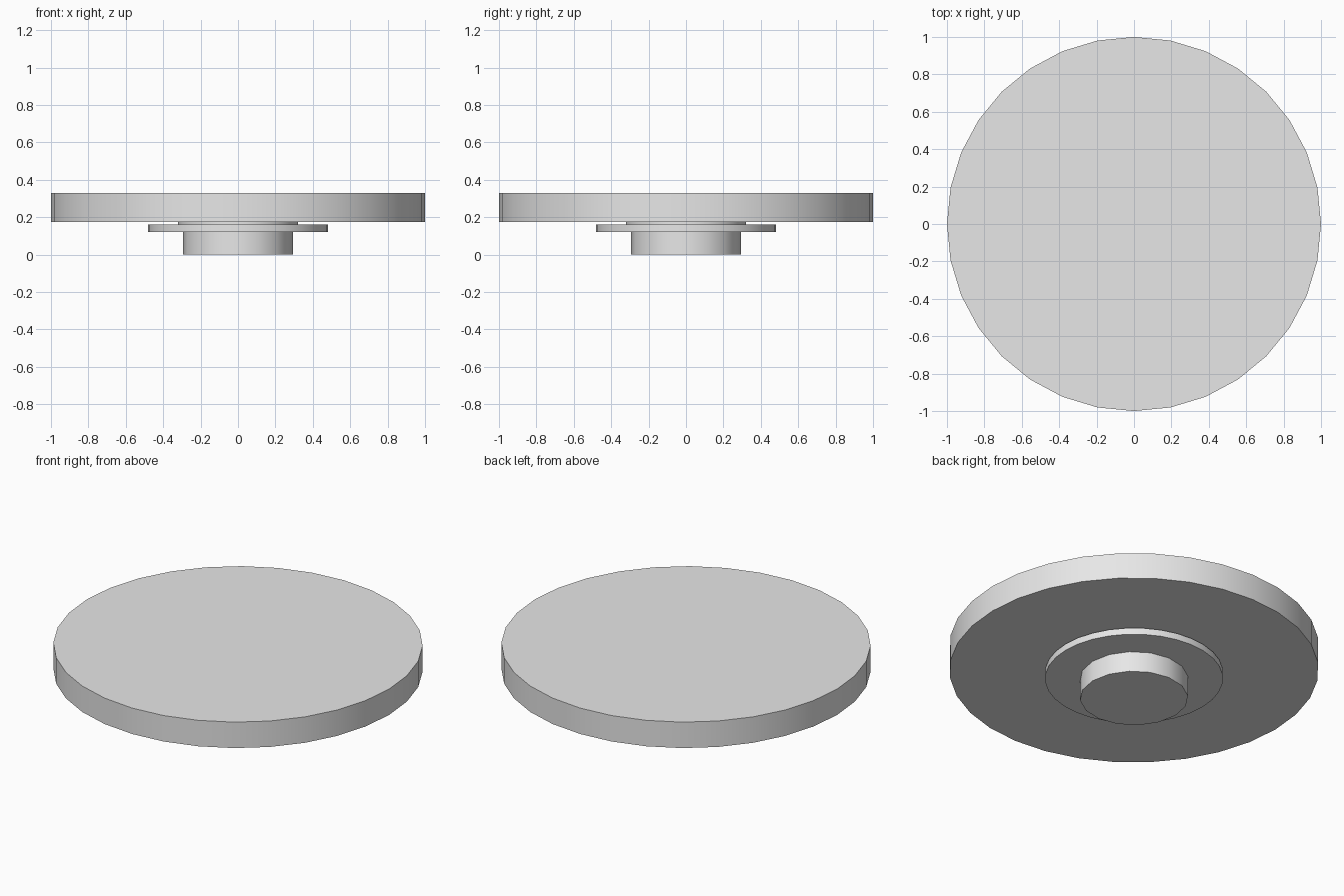
import bpy
import math

cube = bpy.data.objects.get("Cube")
if cube:
    bpy.data.objects.remove(cube, do_unlink=True)

# Single pale grey finish
grey = bpy.data.materials.new("pale_grey")
grey.use_nodes = True
color = (0.8, 0.8, 0.8, 1)
grey.diffuse_color = color
grey.node_tree.nodes["Principled BSDF"].inputs["Base Color"].default_value = color


def disc(name, radius, bottom, top, sides):
    """Upright round slab with smooth walls and crisp rims."""
    bpy.ops.mesh.primitive_cylinder_add(
        vertices=sides, radius=radius, depth=top - bottom,
        location=(0, 0, (bottom + top) / 2))
    obj = bpy.context.object
    obj.name = name
    obj.data.materials.append(grey)
    bpy.ops.object.shade_smooth_by_angle(angle=math.radians(30))
    return obj


# Stack from the floor up
disc("base_hub", 0.293, 0.0, 0.122, 16)
disc("flange", 0.482, 0.122, 0.161, 32)
disc("spacer_ring", 0.32, 0.161, 0.175, 32)
disc("top_plate", 1.0, 0.175, 0.33, 32)
